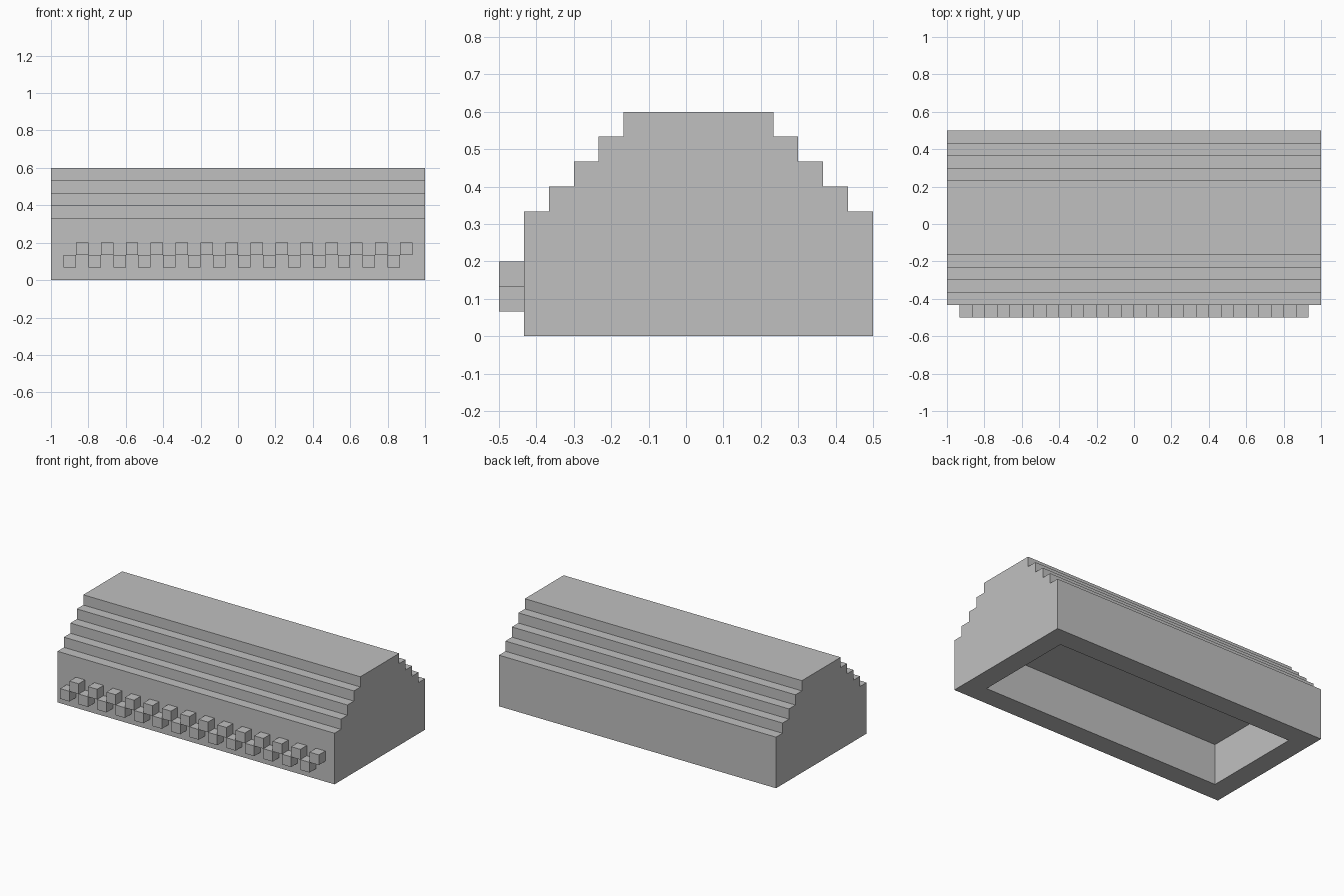
import bpy
import bmesh

U = 1 / 15  # building module: every part is a multiple of this
STEPS = 4
HALF = 7 * U  # half depth of the block
SHIFT = U / 2  # block sits back to leave room for the studs

cube = bpy.data.objects.get("Cube")
if cube:
    bpy.data.objects.remove(cube, do_unlink=True)

grey = bpy.data.materials.new("plain_grey")
grey.use_nodes = True
colour = (0.53, 0.53, 0.53, 1)
grey.diffuse_color = colour
grey.node_tree.nodes["Principled BSDF"].inputs["Base Color"].default_value = colour


def finish(bm, name):
    bmesh.ops.recalc_face_normals(bm, faces=bm.faces)
    mesh = bpy.data.meshes.new(name)
    bm.to_mesh(mesh)
    bm.free()
    mesh.materials.append(grey)
    obj = bpy.data.objects.new(name, mesh)
    bpy.context.collection.objects.link(obj)
    return obj


# Stepped block: half profile, mirrored, then extruded along x
half = [(HALF, 0)]
for i in range(STEPS + 1):
    y, z = HALF - i * U, (5 + i) * U
    half += [(y, z), (y - U, z)]
half.pop()
profile = half + [(-y, z) for y, z in reversed(half)]

bm = bmesh.new()
end = bm.faces.new([bm.verts.new((-1, y + SHIFT, z)) for y, z in profile])
moved = bmesh.ops.extrude_face_region(bm, geom=[end], use_keep_orig=True)["geom"]
bmesh.ops.translate(bm, vec=(2, 0, 0),
                    verts=[v for v in moved if isinstance(v, bmesh.types.BMVert)])
bmesh.ops.recalc_face_normals(bm, faces=bm.faces)

# Hollow underside: inset the bottom, then push the middle upwards
bottom = min(bm.faces, key=lambda f: f.calc_center_median().z)
bmesh.ops.inset_region(bm, faces=[bottom], thickness=2 * U, use_even_offset=True)
bmesh.ops.inset_region(bm, faces=[bottom], thickness=0)
for v in bottom.verts:
    v.co.z = 4 * U
finish(bm, "stepped_block")


# Two staggered rows of cube studs on the front
def stud_row(name, first_x, z):
    bm = bmesh.new()
    for i in range(14):
        cube = bmesh.ops.create_cube(bm, size=U)["verts"]
        bmesh.ops.translate(bm, vec=(first_x + 2 * U * i, -HALF, z), verts=cube)
    finish(bm, name)


stud_row("lower_studs", -13.5 * U, 1.5 * U)
stud_row("upper_studs", -12.5 * U, 2.5 * U)
